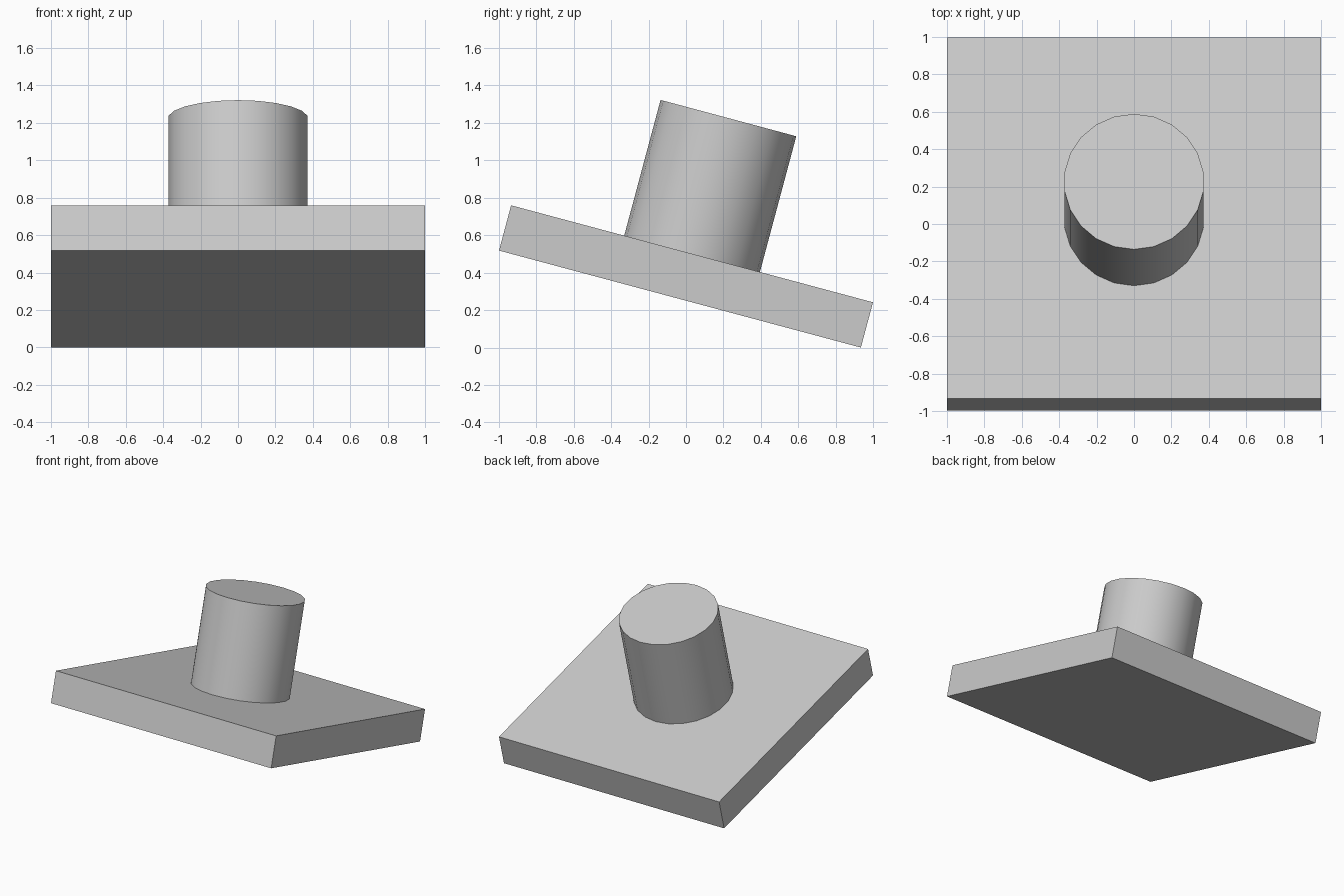
import bpy
import math
from mathutils import Matrix, Vector

cube = bpy.data.objects.get("Cube")
if cube:
    bpy.data.objects.remove(cube, do_unlink=True)

grey = bpy.data.materials.new("light grey")
grey.use_nodes = True
colour = (0.6, 0.6, 0.6, 1)
grey.diffuse_color = colour
grey.node_tree.nodes["Principled BSDF"].inputs["Base Color"].default_value = colour

SIZE, THICK = 2.0, 0.25
RADIUS, HEIGHT = 0.375, 0.75
TILT = math.radians(-15)

# Shared tilt, with the lowest plate edge resting on the ground
lift = (SIZE * math.sin(-TILT) + THICK * math.cos(TILT)) / 2
frame = Matrix.Translation((0, 0, lift)) @ Matrix.Rotation(TILT, 4, "X")


def finish(name, z):
    obj = bpy.context.object
    obj.name = name
    obj.data.materials.append(grey)
    obj.location = frame @ Vector((0, 0, z))
    obj.rotation_euler = (TILT, 0, 0)
    return obj


# Tilted square plate
bpy.ops.mesh.primitive_cube_add(size=1)
plate = finish("base_plate", 0)
plate.scale = (SIZE, SIZE, THICK)

# Round post standing square to the plate
bpy.ops.mesh.primitive_cylinder_add(vertices=22, radius=RADIUS, depth=HEIGHT)
finish("round_post", (THICK + HEIGHT) / 2)
bpy.ops.object.shade_smooth_by_angle(angle=math.radians(30))
